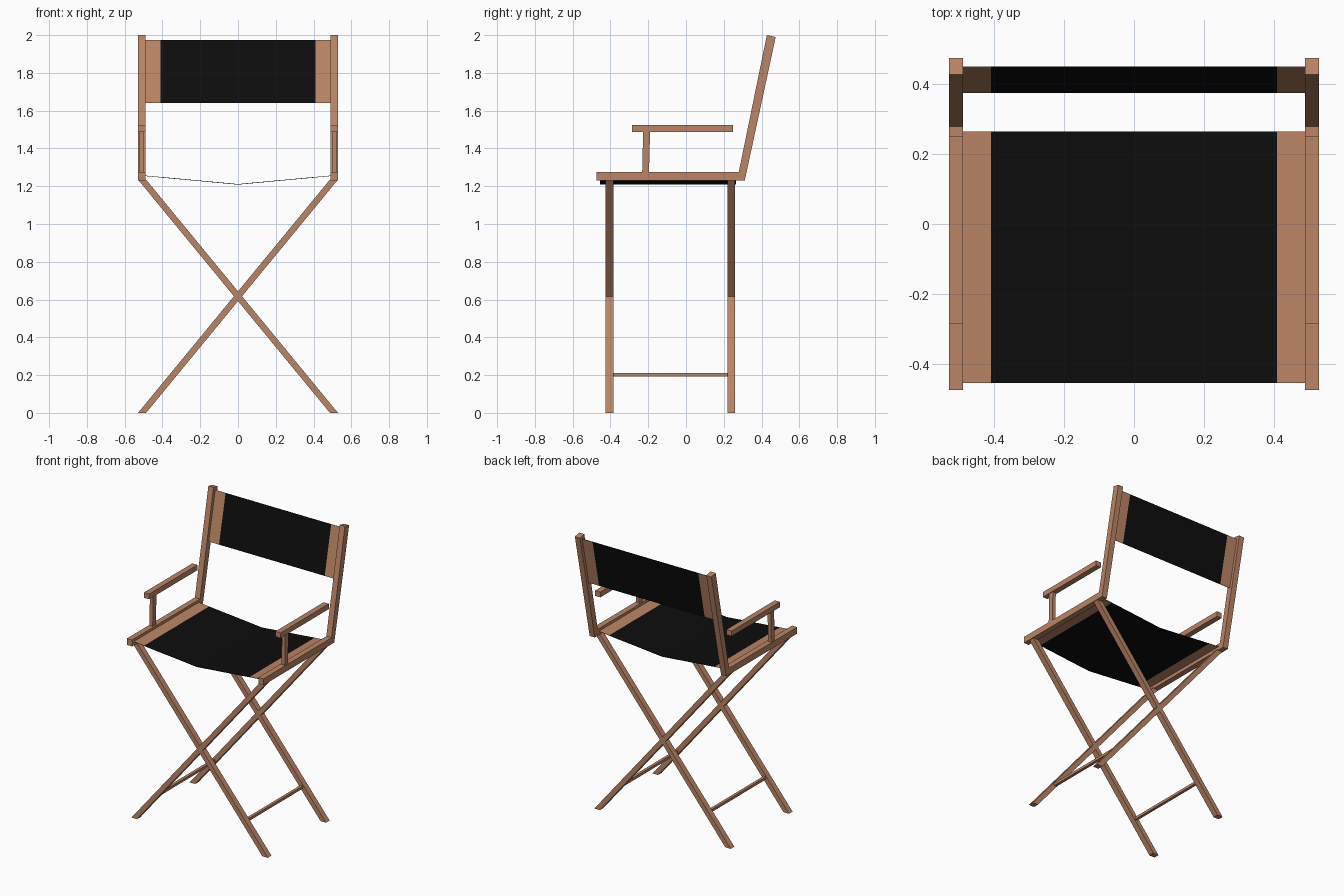
import bpy

if "Cube" in bpy.data.objects:
    bpy.data.objects.remove(bpy.data.objects["Cube"])


def material(name, rgb):
    m = bpy.data.materials.new(name)
    m.diffuse_color = (*rgb, 1)
    m.use_nodes = True
    m.node_tree.nodes["Principled BSDF"].inputs["Base Color"].default_value = m.diffuse_color
    return m


WOOD = material("tan wood", (0.50, 0.235, 0.13))
BLACK = material("black canvas", (0.004, 0.004, 0.004))


def make_object(name, verts, faces, mats):
    me = bpy.data.meshes.new(name)
    me.from_pydata(verts, [], faces)
    for m in mats:
        me.materials.append(m)
    me.update()
    ob = bpy.data.objects.new(name, me)
    bpy.context.collection.objects.link(ob)
    return ob


def prism(name, ring_a, ring_b):
    """Closed wooden bar between two matching rings of points."""
    n = len(ring_a)
    faces = [tuple(range(n))[::-1], tuple(range(n, 2 * n))]
    faces += [(i, (i + 1) % n, n + (i + 1) % n, n + i) for i in range(n)]
    ob = make_object(name, ring_a + ring_b, faces, [WOOD])
    fix_normals(ob)
    return ob


def fix_normals(ob):
    import bmesh
    bm = bmesh.new()
    bm.from_mesh(ob.data)
    bmesh.ops.recalc_face_normals(bm, faces=bm.faces)
    bm.to_mesh(ob.data)
    bm.free()


def side_profile(name, pts, x0, x1):
    """Extrude a (y, z) outline along x."""
    return prism(name, [(x0, y, z) for y, z in pts], [(x1, y, z) for y, z in pts])


def front_profile(name, pts, y0, y1):
    """Extrude an (x, z) outline along y."""
    return prism(name, [(x, y0, z) for x, z in pts], [(x, y1, z) for x, z in pts])


def rect(y0, y1, z0, z1):
    return [(y0, z0), (y1, z0), (y1, z1), (y0, z1)]


def canvas(name, near, far, thickness):
    """Cloth strip between two edges; the outer bands are tan."""
    n = len(near)
    faces = [(i, i + 1, n + i + 1, n + i) for i in range(n - 1)]
    ob = make_object(name, near + far, faces, [BLACK, WOOD])
    for p in ob.data.polygons:
        p.material_index = 1 if abs(p.center.x) > 0.41 else 0
    mod = ob.modifiers.new("thickness", "SOLIDIFY")
    mod.thickness = thickness
    mod.offset = 0
    return ob


XS = (-0.49, -0.41, 0, 0.41, 0.49)

for side, s in (("left", -1), ("right", 1)):
    # side frame: rail, leaning back post, armrest and its support
    side_profile(side + "_seat_rail", rect(-0.475, 0.279, 1.23, 1.275), s * 0.49, s * 0.53)
    side_profile(side + "_back_post",
                 [(0.270, 1.23), (0.311, 1.23), (0.475, 1.99), (0.428, 2.0)], s * 0.49, s * 0.53)
    side_profile(side + "_armrest", rect(-0.285, 0.25, 1.488, 1.525), s * 0.49, s * 0.53)
    side_profile(side + "_arm_support",
                 [(-0.232, 1.27), (-0.196, 1.27), (-0.19, 1.49), (-0.227, 1.49)], s * 0.50, s * 0.525)
    # crossed legs, front and back
    for place, y0 in (("front", -0.425), ("back", 0.22)):
        a, w, top = 0.508, 0.0215, 1.235
        front_profile(f"{side}_{place}_leg",
                      [(s * a - w, 0), (s * a + w, 0), (-s * a + w, top), (-s * a - w, top)],
                      y0, y0 + 0.04)
    # foot stretcher between front and back leg
    cx = s * 0.341
    front_profile(side + "_stretcher",
                  [(cx - 0.01, 0.193), (cx + 0.01, 0.193), (cx + 0.01, 0.211), (cx - 0.01, 0.211)],
                  -0.39, 0.225)

# sagging seat
sag = [1.21 + 0.045 * abs(x) / 0.49 for x in XS]
canvas("seat", [(x, -0.455, z) for x, z in zip(XS, sag)],
       [(x, 0.265, z) for x, z in zip(XS, sag)], 0.003)

# leaning backrest
canvas("backrest", [(x, 0.377, 1.64) for x in XS], [(x, 0.449, 1.975) for x in XS], 0.003)
